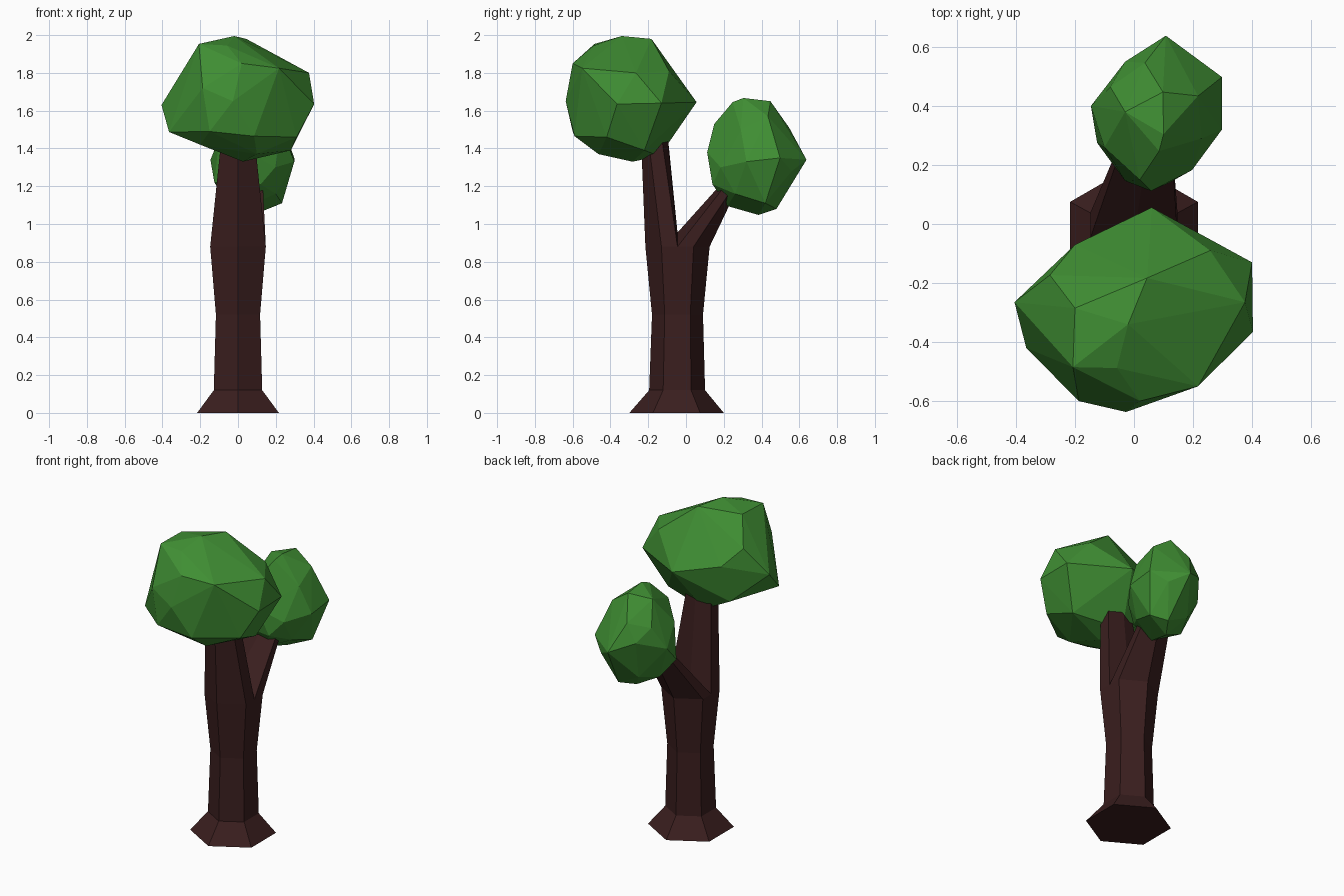
import bpy, bmesh


def material(name, color):
    m = bpy.data.materials.new(name)
    m.diffuse_color = (*color, 1)
    return m


def finish(name, bm, mat):
    bmesh.ops.recalc_face_normals(bm, faces=bm.faces)
    me = bpy.data.meshes.new(name)
    bm.to_mesh(me)
    bm.free()
    me.materials.append(mat)
    ob = bpy.data.objects.new(name, me)
    bpy.context.collection.objects.link(ob)


def bridge(bm, a, b):
    n = len(a)
    for i in range(n):
        bm.faces.new((a[i], a[(i + 1) % n], b[(i + 1) % n], b[i]))


def branch(bm, base, outer, inner, cx, w):
    """Six-sided branch; outer and inner are the (y, z) tips of its end hexagon."""
    end = []
    for sx, t in ((1, .75), (1, .25), (0, 0), (-1, .25), (-1, .75), (0, 1)):
        y, z = (o + (i - o) * t for o, i in zip(outer, inner))
        end.append(bm.verts.new((cx + sx * w, y, z)))
    bridge(bm, base, end)
    bm.faces.new(end)


def crown(name, points, mat):
    bm = bmesh.new()
    for p in points:
        bm.verts.new(p)
    hull = bmesh.ops.convex_hull(bm, input=bm.verts[:])
    loose = [v for v in bm.verts if not v.link_faces]
    bmesh.ops.delete(bm, geom=loose, context='VERTS')
    finish(name, bm, mat)


bark = material("bark", (.042, .013, .013))
leaf = material("leaf", (.05, .27, .033))

# Trunk: hexagonal rings (with a midpoint on each side face), z / centre y / radius
bm = bmesh.new()
rings = []
for z, cy, r in ((0, -.05, .25), (.12, -.047, .148), (.52, -.045, .135), (.88, -.045, .17)):
    h = r * .866
    hexagon = ((0, -r), (h, -r / 2), (h, 0), (h, r / 2), (0, r), (-h, r / 2), (-h, 0), (-h, -r / 2))
    rings.append([bm.verts.new((x, cy + y, z)) for x, y in hexagon])
bm.faces.new(rings[0])
for a, b in zip(rings, rings[1:]):
    bridge(bm, a, b)

# Two branches sharing the crotch of the fork
top = rings[-1]
crotch = bm.verts.new((0, -.045, .955))
branch(bm, [top[2], top[3], top[4], top[5], top[6], crotch], (.285, 1.215), (.22, 1.25), .04, .09)
branch(bm, [top[6], top[7], top[0], top[1], top[2], crotch], (-.24, 1.5), (-.1, 1.5), 0, -.083)
finish("trunk", bm, bark)

# Large front crown
crown("front_crown", [
    (-.02, -.34, 1.995), (-.2, -.285, 1.955), (.044, -.183, 1.98), (-.285, -.173, 1.8),
    (-.405, -.265, 1.63), (-.365, -.42, 1.487), (.403, -.365, 1.635), (.376, -.265, 1.8),
    (.258, -.09, 1.81), (-.207, -.485, 1.953), (-.058, -.488, 1.945), (-.027, -.637, 1.65),
    (-.187, -.6, 1.72), (-.15, -.6, 1.49), (.217, -.55, 1.825), (.02, -.6, 1.85),
    (.06, .056, 1.645), (-.2, -.07, 1.7), (.4, -.13, 1.64), (.217, -.037, 1.66),
    (.026, -.283, 1.33), (.28, -.22, 1.39), (.085, -.59, 1.465), (.31, -.42, 1.46),
    (-.03, -.14, 1.36), (.1, -.463, 1.37), (-.2, -.46, 1.42), (-.22, -.13, 1.46)], leaf)

# Small rear crown
crown("rear_crown", [
    (.108, .638, 1.34), (-.03, .55, 1.4), (-.146, .4, 1.34), (-.125, .275, 1.22),
    (-.03, .146, 1.22), (.058, .112, 1.38), (.197, .183, 1.3), (.298, .32, 1.33),
    (.298, .498, 1.35), (.21, .56, 1.28), (.037, .546, 1.51), (.098, .447, 1.65),
    (-.03, .38, 1.62), (.217, .434, 1.57), (.085, .247, 1.645), (.1, .304, 1.667),
    (.23, .29, 1.5), (-.08, .464, 1.48), (-.1, .26, 1.45), (.02, .15, 1.53),
    (.08, .384, 1.048), (.143, .479, 1.08), (.233, .42, 1.11), (.05, .22, 1.095),
    (-.06, .35, 1.12), (0, .48, 1.15), (.2, .26, 1.16), (.12, .14, 1.21)], leaf)
